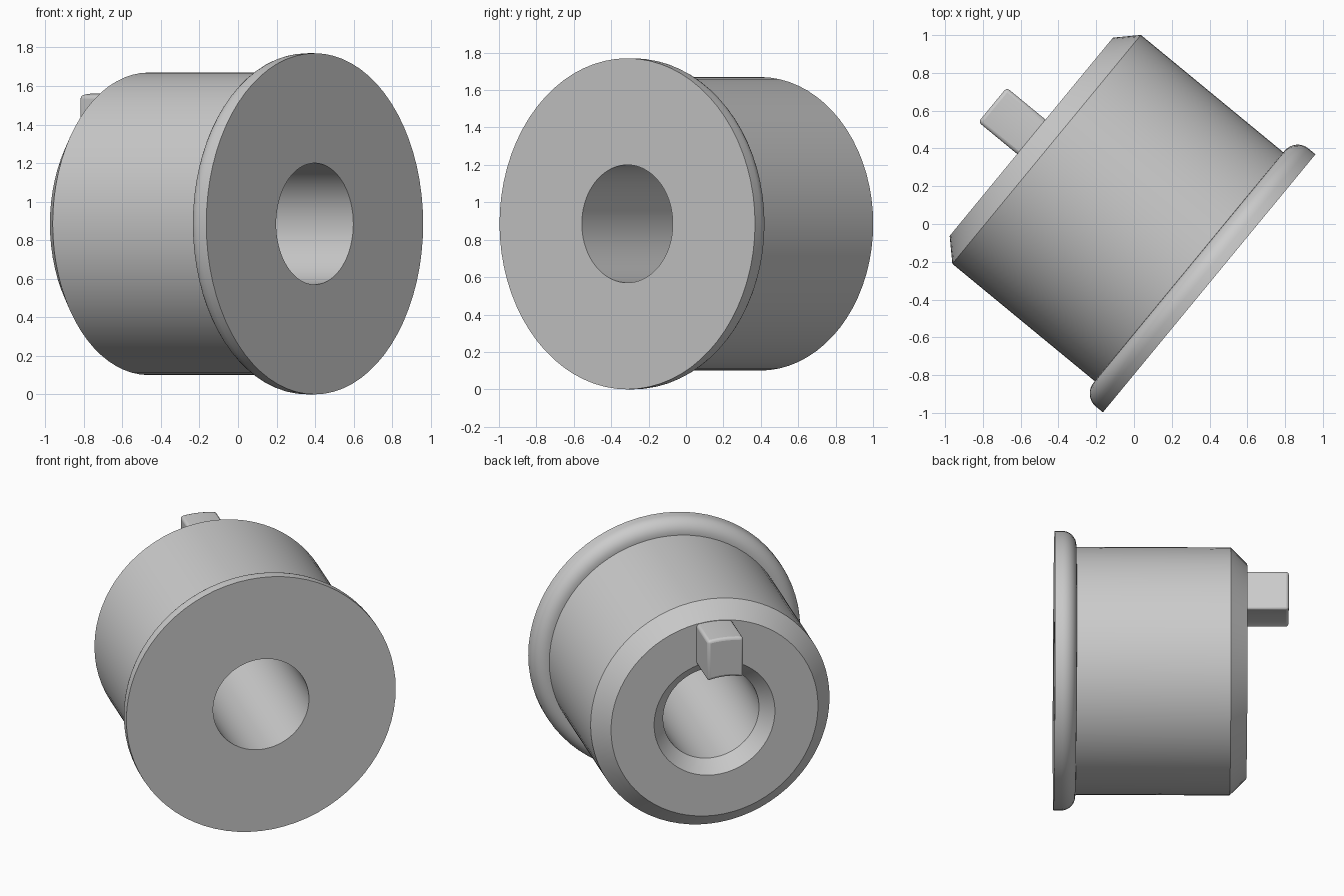
import bpy, bmesh, math
from mathutils import Matrix, Vector

if "Cube" in bpy.data.objects:
    bpy.data.objects.remove(bpy.data.objects["Cube"])

# Local frame: X = across, Y = up, Z = along the bushing axis (from flange to key)
axis = Vector((-0.772, 0.636, 0)).normalized()
up = Vector((0, 0, 1))
across = up.cross(axis)
PLACE = Matrix((across, up, axis)).transposed().to_4x4()
PLACE.translation = (0.398, -0.314, 0.885)


def finish(name, bm):
    bmesh.ops.recalc_face_normals(bm, faces=bm.faces)
    bm.transform(PLACE)
    mesh = bpy.data.meshes.new(name)
    bm.to_mesh(mesh)
    bm.free()
    obj = bpy.data.objects.new(name, mesh)
    bpy.context.collection.objects.link(obj)
    bpy.context.view_layer.objects.active = obj
    obj.select_set(True)
    bpy.ops.object.shade_smooth_by_angle(angle=math.radians(30))
    obj.select_set(False)
    return obj


# Flanged bushing: closed (radius, depth) profile revolved around the axis
fillet = [(0.795 + 0.09 * math.cos(a), 0.048 + 0.09 * math.sin(a))
          for a in (math.pi / 2 * i / 8 for i in range(9))]
profile = [(0.315, 0), (0.885, 0)] + fillet + [
    (0.785, 0.138), (0.785, 1.115), (0.68, 1.22), (0.397, 1.22), (0.315, 1.138)]
N = 72
bm = bmesh.new()
rings = [[bm.verts.new((r * math.cos(2 * math.pi * i / N),
                        r * math.sin(2 * math.pi * i / N), d))
          for r, d in profile] for i in range(N)]
for i, ring in enumerate(rings):
    nxt = rings[(i + 1) % N]
    for j in range(len(profile)):
        k = (j + 1) % len(profile)
        bm.faces.new((ring[j], ring[k], nxt[k], nxt[j]))
finish("flanged_bushing", bm)

# Drive key: straight sides, curved top and bottom following the bushing
HALF = 0.118
xs = [HALF * (i / 4 - 1) for i in range(9)]
outline = [(x, math.sqrt(0.405**2 - x * x)) for x in xs]
outline += [(x, math.sqrt(0.677**2 - x * x)) for x in reversed(xs)]
bm = bmesh.new()
base = bm.faces.new([bm.verts.new((x, y, 1.2)) for x, y in outline])
ext = bmesh.ops.extrude_face_region(bm, geom=[base], use_keep_orig=True)
bmesh.ops.translate(bm, vec=(0, 0, 0.286),
                    verts=[v for v in ext["geom"] if isinstance(v, bmesh.types.BMVert)])
key = finish("drive_key", bm)
bevel = key.modifiers.new("soft_edges", "BEVEL")
bevel.width = 0.018
bevel.segments = 3
bevel.limit_method = 'ANGLE'
bevel.angle_limit = math.radians(40)
